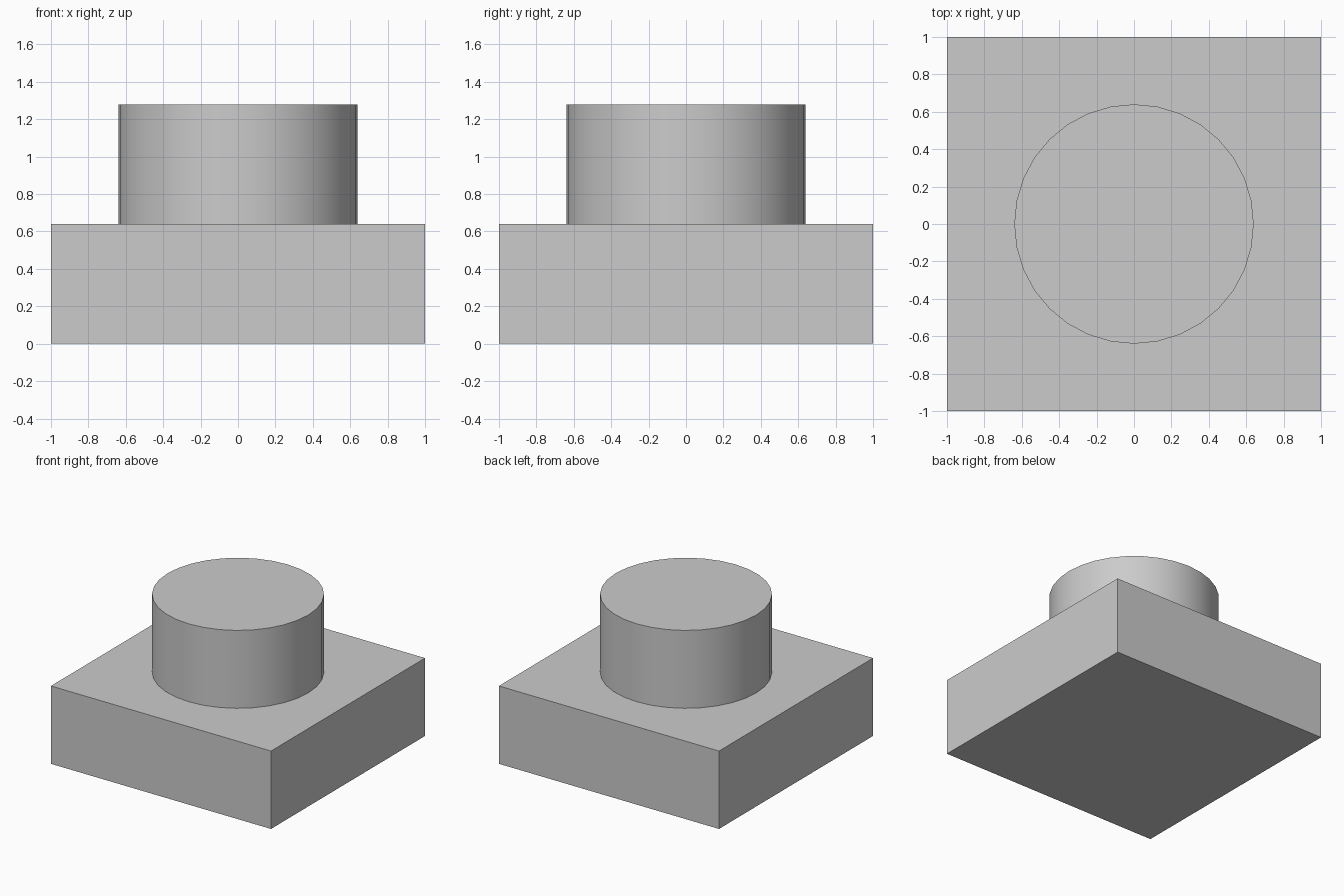
import bpy
import math

if "Cube" in bpy.data.objects:
    bpy.data.objects.remove(bpy.data.objects["Cube"])

BASE_H = 0.64
STUD_R = 0.64
STUD_H = 0.64

# Square base block
bpy.ops.mesh.primitive_cube_add(size=2, location=(0, 0, BASE_H / 2))
base = bpy.context.object
base.name = "base_block"
base.scale.z = BASE_H / 2
bpy.ops.object.transform_apply(location=False, rotation=False, scale=True)

# Round stud standing on the base
bpy.ops.mesh.primitive_cylinder_add(
    vertices=32, radius=STUD_R, depth=STUD_H,
    location=(0, 0, BASE_H + STUD_H / 2))
stud = bpy.context.object
stud.name = "round_stud"
bpy.ops.object.shade_smooth_by_angle(angle=math.radians(30))
